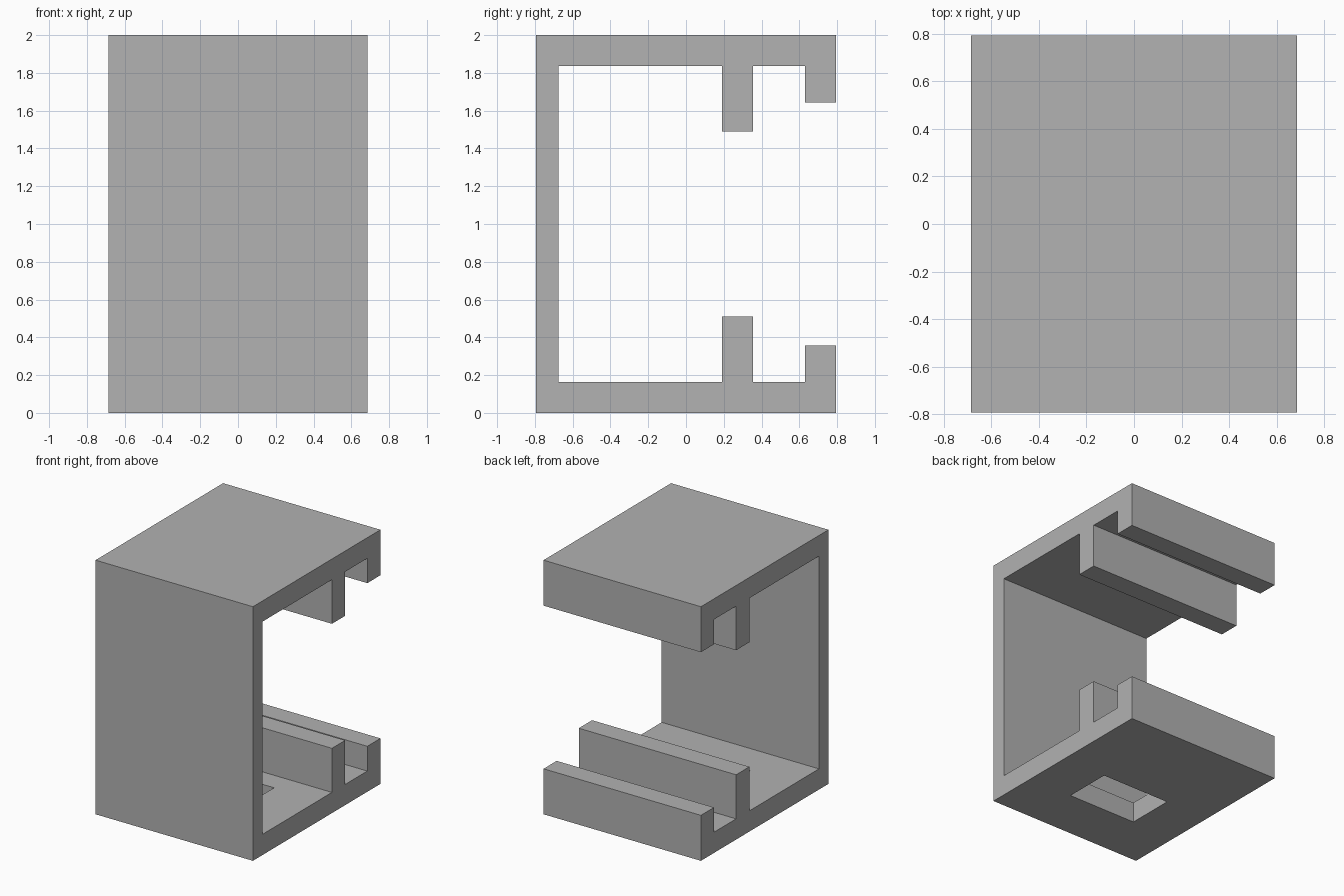
import bpy
import bmesh

if "Cube" in bpy.data.objects:
    bpy.data.objects.remove(bpy.data.objects["Cube"], do_unlink=True)

HALF_WIDTH = 0.685
HEIGHT = 2.0

grey = bpy.data.materials.new("plain grey")
grey.use_nodes = True
colour = (0.445, 0.445, 0.445, 1)
grey.diffuse_color = colour
grey.node_tree.nodes["Principled BSDF"].inputs["Base Color"].default_value = colour


def extrude_profile(name, points, half_width):
    """Extrude a (y, z) outline along x, centred on x = 0."""
    bm = bmesh.new()
    face = bm.faces.new([bm.verts.new((-half_width, y, z)) for y, z in points])
    result = bmesh.ops.extrude_face_region(bm, geom=[face])
    moved = [g for g in result["geom"] if isinstance(g, bmesh.types.BMVert)]
    bmesh.ops.translate(bm, verts=moved, vec=(2 * half_width, 0, 0))
    bmesh.ops.recalc_face_normals(bm, faces=bm.faces[:])
    mesh = bpy.data.meshes.new(name)
    bm.to_mesh(mesh)
    bm.free()
    mesh.materials.append(grey)
    obj = bpy.data.objects.new(name, mesh)
    bpy.context.collection.objects.link(obj)
    return obj


# Inner outline of the lower half: wall, floor, tall rib, short end lip
lower = [(-0.675, 0.163), (0.19, 0.163), (0.19, 0.51), (0.355, 0.51),
         (0.355, 0.163), (0.63, 0.163), (0.63, 0.358), (0.793, 0.358),
         (0.793, 0)]
upper = [(y, HEIGHT - z) for y, z in lower]
outer_wall = [(-0.793, 0), (-0.793, HEIGHT)]
housing = extrude_profile("channel_housing",
                          lower + outer_wall + upper[::-1], HALF_WIDTH)

# Rectangular slot through the floor
slot = [(-0.367, -0.1), (0.018, -0.1), (0.018, 0.3), (-0.367, 0.3)]
cutter = extrude_profile("floor_slot_cutter", slot, 0.302)
cutter.hide_render = True
cutter.hide_set(True)

cut = housing.modifiers.new("floor_slot", "BOOLEAN")
cut.operation = "DIFFERENCE"
cut.solver = "EXACT"
cut.object = cutter

# Bake the cut and drop the cutter
bpy.context.view_layer.objects.active = housing
bpy.ops.object.modifier_apply(modifier=cut.name)
bpy.data.objects.remove(cutter, do_unlink=True)
